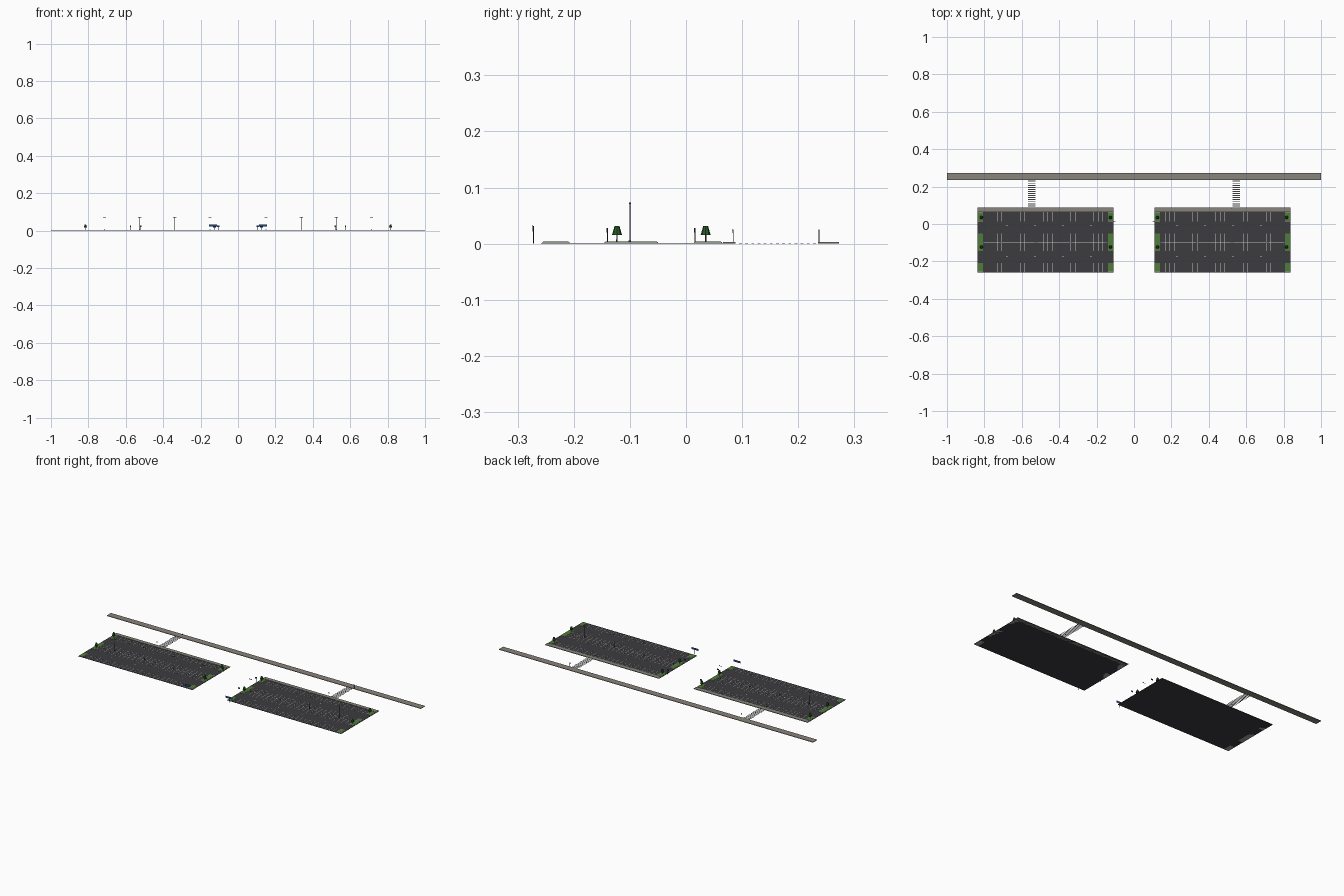
import bpy, bmesh, math
from mathutils import Matrix

if "Cube" in bpy.data.objects:
    bpy.data.objects.remove(bpy.data.objects["Cube"])

MATS = {}
COLORS = {
    "asphalt": (0.045, 0.045, 0.05), "paint": (0.8, 0.8, 0.78), "concrete": (0.25, 0.23, 0.2),
    "curb": (0.35, 0.35, 0.33), "grass": (0.08, 0.2, 0.04), "leaf": (0.02, 0.1, 0.02),
    "bark": (0.1, 0.06, 0.03), "metal": (0.05, 0.05, 0.055), "blue": (0.02, 0.06, 0.25),
}


def mat(name):
    if name not in MATS:
        m = bpy.data.materials.new(name)
        m.diffuse_color = (*COLORS[name], 1)
        m.use_nodes = True
        m.node_tree.nodes["Principled BSDF"].inputs["Base Color"].default_value = m.diffuse_color
        MATS[name] = m
    return MATS[name]


class Part:
    """Collects boxes and cones into one mesh object."""
    def __init__(self, name, color):
        self.name, self.color, self.bm = name, color, bmesh.new()

    def box(self, x0, x1, y0, y1, z0, z1):
        m = Matrix.Translation(((x0 + x1) / 2, (y0 + y1) / 2, (z0 + z1) / 2))
        s = Matrix.Diagonal((abs(x1 - x0), abs(y1 - y0), abs(z1 - z0), 1))
        bmesh.ops.create_cube(self.bm, size=1, matrix=m @ s)

    def cone(self, x, y, z0, z1, r0, r1, n=8):
        bmesh.ops.create_cone(self.bm, cap_ends=True, segments=n, radius1=r0, radius2=r1,
                              depth=z1 - z0, matrix=Matrix.Translation((x, y, (z0 + z1) / 2)))

    def done(self):
        me = bpy.data.meshes.new(self.name)
        self.bm.to_mesh(me)
        self.bm.free()
        me.materials.append(mat(self.color))
        bpy.context.collection.objects.link(bpy.data.objects.new(self.name, me))


GROUND = 0.0012           # asphalt top
X0, X1 = 0.11, 0.837      # lot extent, mirrored in x
Y0, Y1 = -0.258, 0.088
ROWS = [(-0.256, -0.208), (-0.145, -0.05), (0.014, 0.064)]   # stall rows and islands

# long far pavement
p = Part("far_sidewalk", "concrete")
p.box(-1, 1, 0.235, 0.273, 0, 0.003)
p.done()

for side, s in (("left", -1), ("right", 1)):
    # paved lot
    p = Part(side + "_lot_asphalt", "asphalt")
    p.box(s * X0, s * X1, Y0, Y1, 0, GROUND)
    p.done()

    # pavement along the back of the lot
    p = Part(side + "_lot_sidewalk", "concrete")
    p.box(s * X0, s * X1, 0.066, Y1, 0, 0.003)
    p.done()

    # stall lines, with a spine line along the double middle row
    p = Part(side + "_stall_lines", "paint")
    n = 27
    for y0, y1 in ROWS:
        for i in range(n + 1):
            x = s * (0.142 + i * (0.663 / n))
            p.box(x - 0.0006, x + 0.0006, y0, y1, GROUND - 0.0005, GROUND + 0.0002)
    p.box(s * 0.142, s * 0.805, -0.098, -0.097, GROUND - 0.0005, GROUND + 0.0002)
    # aisle direction marks
    for y in (-0.01, -0.176):
        for x in (0.23, 0.38, 0.53, 0.68):
            p.box(s * x - 0.005, s * x + 0.005, y - 0.001, y + 0.001, GROUND - 0.0005, GROUND + 0.0002)
    p.done()

    # planted islands at both ends of each row
    curb = Part(side + "_island_curbs", "curb")
    grass = Part(side + "_island_grass", "grass")
    for xa, xb in ((X0 + 0.002, 0.14), (0.807, X1 - 0.002)):
        for y0, y1 in ROWS:
            curb.box(s * xa, s * xb, y0, y1, 0, 0.0028)
            grass.box(s * (xa + 0.0015), s * (xb - 0.0015), y0 + 0.0015, y1 - 0.0015, 0.001, 0.0034)
    curb.done()
    grass.done()

    # trees
    trunk = Part(side + "_tree_trunks", "bark")
    crown = Part(side + "_tree_crowns", "leaf")
    for x in (0.126, 0.816):
        for y in (-0.123, 0.035):
            trunk.cone(s * x, y, 0.002, 0.018, 0.0014, 0.0011, 6)
            crown.cone(s * x, y, 0.015, 0.031, 0.009, 0.0045, 8)
    trunk.done()
    crown.done()

    # lamp posts with twin heads
    p = Part(side + "_lamp_posts", "metal")
    for x in (0.15, 0.338, 0.526, 0.714):
        p.cone(s * x, -0.1, 0, 0.072, 0.0009, 0.0007, 8)
        p.cone(s * x, -0.1, 0, 0.006, 0.0022, 0.0022, 8)
        p.box(s * x - 0.007, s * x + 0.007, -0.1006, -0.0994, 0.0705, 0.0717)
        for d in (-1, 1):
            p.box(s * x + d * 0.004, s * x + d * 0.009, -0.1018, -0.0982, 0.071, 0.073)
    p.done()

    # entrance sign and small signs beside the inner edge
    post = Part(side + "_sign_posts", "metal")
    panel = Part(side + "_sign_panels", "blue")
    post.cone(s * 0.134, -0.272, 0, 0.031, 0.0008, 0.0008, 8)
    panel.box(s * 0.113, s * 0.155, -0.2734, -0.2724, 0.022, 0.033)
    for y in (-0.14, 0.016):
        post.cone(s * 0.105, y, 0, 0.028, 0.0006, 0.0006, 8)
        panel.box(s * 0.099, s * 0.111, y - 0.0013, y - 0.0006, 0.02, 0.028)
    post.done()
    panel.done()

    # crosswalk bars between lot and far pavement
    cx = s * 0.547
    p = Part(side + "_crosswalk_bars", "paint")
    for i in range(13):
        y = 0.097 + i * 0.011
        p.box(cx - 0.02, cx + 0.02, y - 0.0025, y + 0.0025, 0, 0.001)
    p.done()

    # crossing signs, one at each end of the crosswalk
    p = Part(side + "_crossing_signs", "metal")
    for dx, y in ((-0.027, 0.084), (0.027, 0.237)):
        p.cone(cx + dx, y, 0, 0.025, 0.0006, 0.0006, 8)
        p.box(cx + dx - 0.003, cx + dx + 0.003, y - 0.0012, y - 0.0006, 0.019, 0.026)
    p.done()
